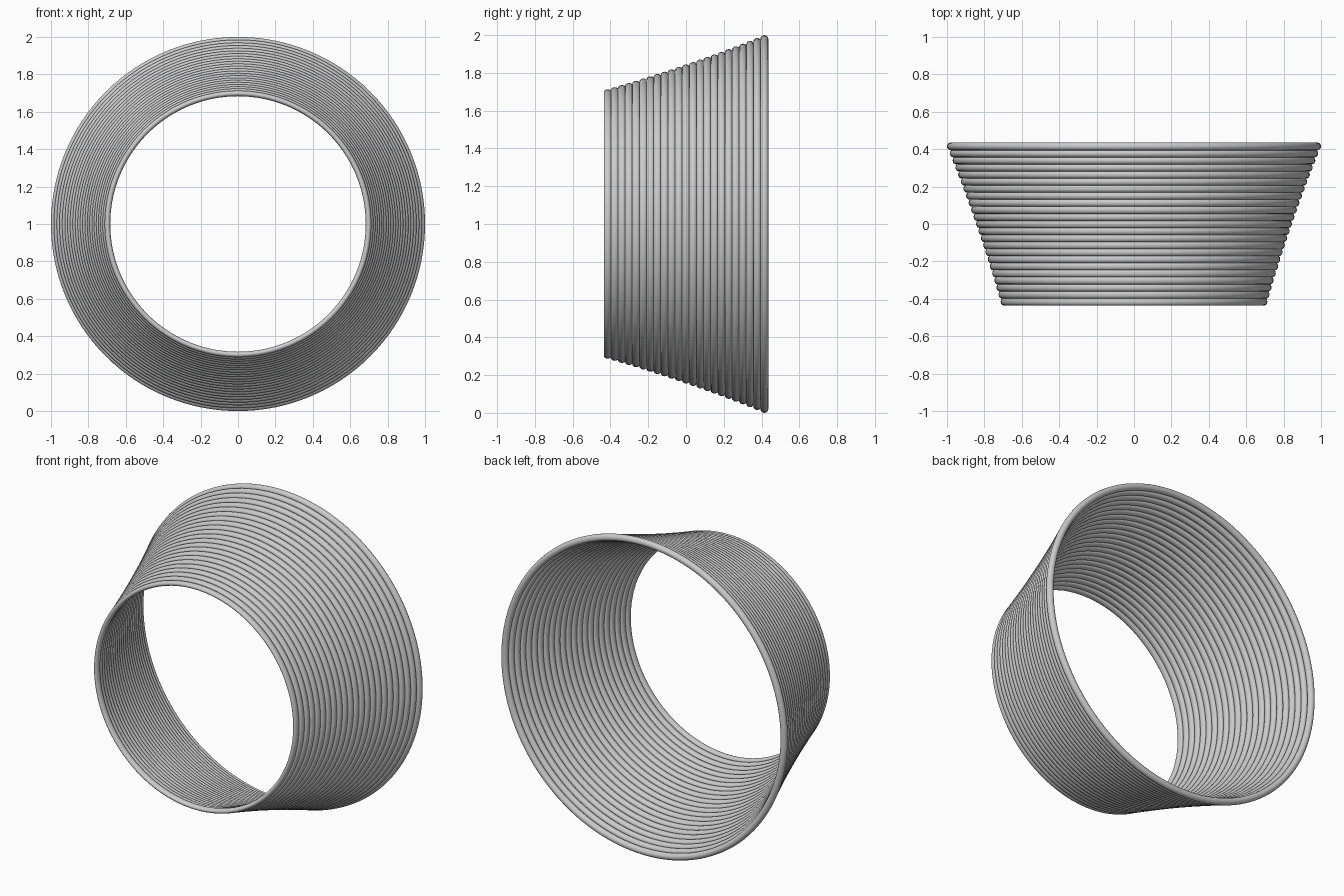
import bpy, bmesh
from math import sin, cos, pi

if "Cube" in bpy.data.objects:
    bpy.data.objects.remove(bpy.data.objects["Cube"])

RINGS, SEG, TUBE = 23, 128, 16
Y_BACK, STEP = 0.415, 0.0377
MAJOR, MINOR = 0.979, 0.021
SHRINK = 0.713 ** (1 / (RINGS - 1))


def make_ring(index):
    """One torus around the y axis, narrowed in x and z towards the front."""
    s = SHRINK ** index
    bm = bmesh.new()
    rows = []
    for i in range(SEG):
        a = 2 * pi * i / SEG
        row = []
        for j in range(TUBE):
            t = 2 * pi * j / TUBE
            r = MAJOR + MINOR * cos(t)
            row.append(bm.verts.new((r * cos(a) * s, MINOR * sin(t), r * sin(a) * s)))
        rows.append(row)
    for i in range(SEG):
        p, q = rows[i], rows[(i + 1) % SEG]
        for j in range(TUBE):
            k = (j + 1) % TUBE
            bm.faces.new((p[j], p[k], q[k], q[j])).smooth = True
    bmesh.ops.recalc_face_normals(bm, faces=bm.faces[:])
    name = f"coil_ring_{index + 1:02d}"
    mesh = bpy.data.meshes.new(name)
    bm.to_mesh(mesh)
    bm.free()
    ob = bpy.data.objects.new(name, mesh)
    ob.location = (0, Y_BACK - STEP * index, 1)
    bpy.context.collection.objects.link(ob)


# Stack of tapering rings, widest at the back
for n in range(RINGS):
    make_ring(n)
